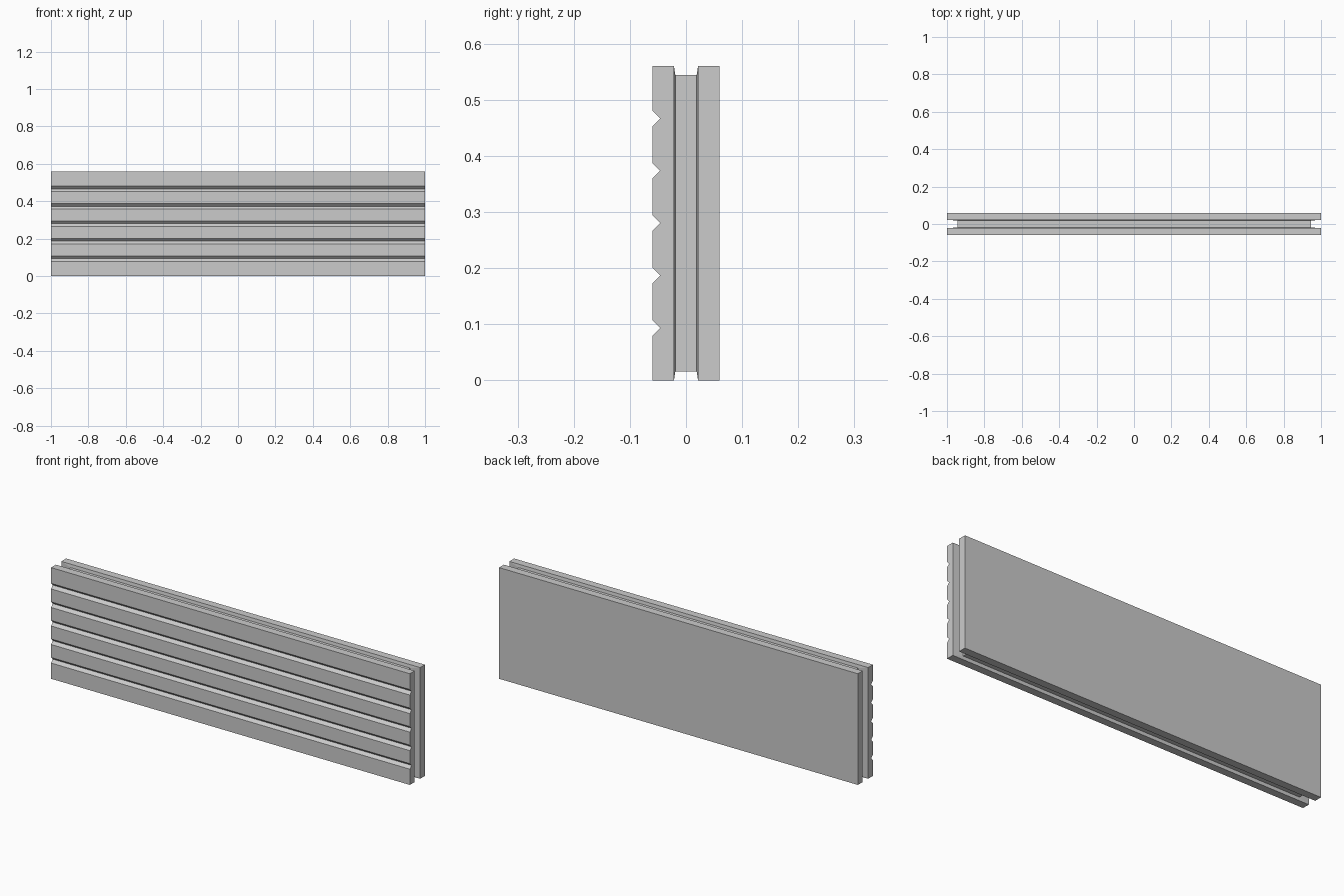
import bpy, bmesh

if "Cube" in bpy.data.objects:
    bpy.data.objects.remove(bpy.data.objects["Cube"])

HALF_L, H, OUT, INN = 1.0, 0.56, 0.06, 0.0215


def make_object(name, rings):
    """Loft a list of equal-length point rings into a closed solid."""
    bm = bmesh.new()
    loops = [[bm.verts.new(p) for p in ring] for ring in rings]
    n = len(loops[0])
    for a, b in zip(loops, loops[1:]):
        for i in range(n):
            j = (i + 1) % n
            bm.faces.new((a[i], a[j], b[j], b[i]))
    bm.faces.new(loops[0])
    bm.faces.new(loops[-1])
    bmesh.ops.recalc_face_normals(bm, faces=bm.faces)
    mesh = bpy.data.meshes.new(name)
    bm.to_mesh(mesh)
    bm.free()
    obj = bpy.data.objects.new(name, mesh)
    bpy.context.collection.objects.link(obj)


def panel(name, profile):
    make_object(name, [[(x, y, z) for y, z in profile] for x in (-HALF_L, HALF_L)])


def rect(y, hx, inset):
    return [(-hx, y, inset), (hx, y, inset), (hx, y, H - inset), (-hx, y, H - inset)]


# Front board with five V grooves
profile = [(-INN, H), (-INN, 0), (-OUT, 0)]
for k in range(1, 6):
    z = H * k / 6
    profile += [(-OUT, z - 0.014), (-OUT + 0.014, z), (-OUT, z + 0.014)]
profile.append((-OUT, H))
panel("front_board", profile)

# Plain back board
panel("back_board", [(INN, 0), (OUT, 0), (OUT, H), (INN, H)])

# Recessed core whose channel walls flare slightly out to the boards
make_object("core", [rect(-INN, HALF_L, 0), rect(-0.019, 0.945, 0.016),
                     rect(0.019, 0.945, 0.016), rect(INN, HALF_L, 0)])
